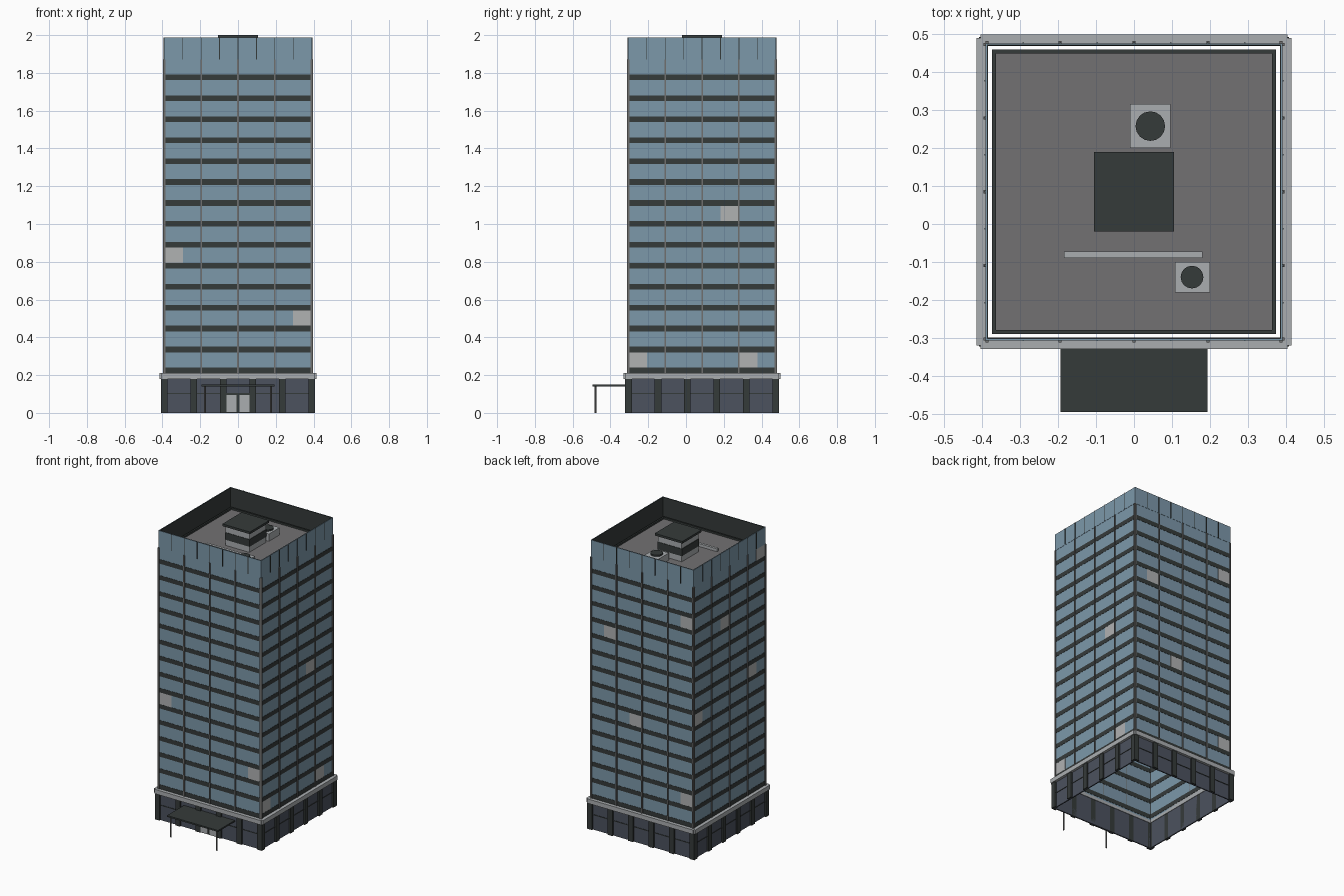
import bpy, bmesh, math
from mathutils import Matrix, Vector

if "Cube" in bpy.data.objects:
    bpy.data.objects.remove(bpy.data.objects["Cube"])

CY = 0.085          # centre of the tower in y
H = 0.39            # half width of the tower
BAY = 2 * H / 8     # window bay
STEP = 0.1108       # storey height
ROOF = 1.85


def material(name, rgb):
    m = bpy.data.materials.new(name)
    m.diffuse_color = (*rgb, 1)
    m.use_nodes = True
    m.node_tree.nodes["Principled BSDF"].inputs["Base Color"].default_value = m.diffuse_color
    return m


GLASS = material("blue glass", (0.203, 0.314, 0.402))
DARK = material("dark metal", (0.036, 0.043, 0.042))
LIGHT = material("light concrete", (0.402, 0.423, 0.434))
BLIND = material("pale blind", (0.434, 0.445, 0.45))
ROOFING = material("roof grey", (0.168, 0.165, 0.171))
SLATE = material("slate glass", (0.072, 0.084, 0.114))
MULLION = material("mullion grey", (0.16, 0.16, 0.157))


def make(name, mat, boxes, sides=None):
    """Boxes given as (x0, x1, y0, y1, z0, z1). With sides, x runs along the
    facade and y is the distance outward from the tower axis."""
    bm = bmesh.new()
    for k in (sides if sides is not None else [None]):
        for x0, x1, y0, y1, z0, z1 in boxes:
            if k is not None:
                y0, y1 = -y1, -y0
            m = Matrix.Translation(((x0 + x1) / 2, (y0 + y1) / 2, (z0 + z1) / 2))
            m = m @ Matrix.Diagonal((x1 - x0, y1 - y0, z1 - z0, 1))
            if k is not None:
                m = Matrix.Translation((0, CY, 0)) @ Matrix.Rotation(k * math.pi / 2, 4, 'Z') @ m
            bmesh.ops.create_cube(bm, size=1, matrix=m)
    return finish(name, mat, bm)


def finish(name, mat, bm):
    me = bpy.data.meshes.new(name)
    bm.to_mesh(me)
    bm.free()
    me.materials.append(mat)
    ob = bpy.data.objects.new(name, me)
    bpy.context.collection.objects.link(ob)
    return ob


def discs(name, mat, items, segments):
    """Vertical cylinders given as (x, y, z0, z1, radius)."""
    bm = bmesh.new()
    for x, y, z0, z1, r in items:
        bmesh.ops.create_cone(bm, cap_ends=True, segments=segments, radius1=r, radius2=r,
                              depth=z1 - z0, matrix=Matrix.Translation((x, y, (z0 + z1) / 2)))
    return finish(name, mat, bm)


ALL = range(4)

# Podium: recessed glazing, columns, rail and ledge
make("podium_glazing", SLATE, [(-0.397, 0.397, 0.389, 0.397, 0, 0.18)], ALL)
cols = [-0.39 + 0.156 * i for i in range(6)]
make("podium_columns", DARK, [(c - 0.018, c + 0.018, 0.389, 0.408, 0, 0.18) for c in cols], ALL)
make("podium_rail", DARK, [(-0.39, 0.39, 0.395, 0.4, 0.1, 0.105)], ALL)
make("podium_ledge", LIGHT, [(-0.405, 0.405, 0.386, 0.415, 0.18, 0.21)], ALL)

# Entrance: doors, frame, canopy and posts
make("door_frame", DARK, [(-0.072, 0.072, 0.395, 0.402, 0, 0.105)], [0])
make("doors", LIGHT, [(-0.065, -0.008, 0.4, 0.405, 0.004, 0.096),
                      (0.008, 0.065, 0.4, 0.405, 0.004, 0.096)], [0])
make("canopy", DARK, [(-0.194, 0.194, -0.495, -0.31, 0.139, 0.149)])
discs("canopy_posts", MULLION, [(s * 0.175, -0.48, 0, 0.14, 0.005) for s in (-1, 1)], 8)

# Tower: hollow curtain wall with floor bands and mullions
make("curtain_wall", GLASS, [(-H, H, 0.386, H, 0.2, 1.87)], ALL)
bands = [0.225 + STEP * i for i in range(15)]
make("floor_bands", DARK, [(-H, H, 0.3845, 0.3915, z - 0.015, z + 0.015) for z in bands], ALL)
make("mullions", MULLION, [(u - 0.004, u + 0.004, 0.386, 0.397, 0.21, 1.87)
                           for u in (-0.388, -0.195, 0, 0.195, 0.388)], ALL)

# Windows with closed blinds, as (bay, storey) on each side
blinds = [[(0, 5), (7, 2)],
          [(5, 7), (0, 0), (6, 0)],
          [(1, 10), (7, 12), (3, 5), (7, 1)],
          [(7, 14), (3, 11), (6, 7), (0, 6)]]
for k, side in enumerate(blinds):
    make("blinds_" + ("front", "right", "back", "left")[k], BLIND,
         [(-H + b * BAY, -H + (b + 1) * BAY, 0.388, 0.3912,
           bands[f] + 0.015, bands[f] + STEP - 0.015) for b, f in side], [k])

# Crown: glass outside, dark lining inside, thin fins at each bay
make("crown_glass", GLASS, [(-0.3915, 0.3915, 0.388, 0.3915, 1.87, 1.988)], ALL)
make("crown_lining", DARK, [(-0.388, 0.388, 0.385, 0.388, 1.84, 1.988)], ALL)
make("crown_fins", DARK, [(-H + i * BAY - 0.002, -H + i * BAY + 0.002, 0.39, 0.394, 1.872, 1.988)
                          for i in range(1, 8)], ALL)

# Roof deck and kerb
make("roof_deck", ROOFING, [(-0.37, 0.37, CY - 0.37, CY + 0.37, ROOF - 0.02, ROOF)])
make("roof_kerb", DARK, [(-0.375, 0.375, 0.364, 0.375, ROOF - 0.02, ROOF + 0.012)], ALL)

# Plant room with louvre band and overhanging cap
make("plant_room", LIGHT, [(-0.09, 0.09, CY - 0.09, CY + 0.09, ROOF, 1.99)])
make("plant_louvres", DARK, [(-0.093, 0.093, CY - 0.093, CY + 0.093, 1.89, 1.94)])
make("plant_cap", DARK, [(-0.105, 0.105, CY - 0.105, CY + 0.105, 1.985, 2.0)])

# Cooling units, fans and duct
make("cooling_units", LIGHT, [(-0.01, 0.096, 0.2, 0.316, ROOF, ROOF + 0.05),
                              (0.108, 0.2, -0.18, -0.1, ROOF, ROOF + 0.04)])
discs("cooling_fans", DARK, [(0.043, 0.258, ROOF + 0.045, ROOF + 0.06, 0.039),
                             (0.153, -0.14, ROOF + 0.035, ROOF + 0.05, 0.03)], 16)
make("roof_duct", LIGHT, [(-0.185, 0.181, -0.09, -0.073, ROOF, ROOF + 0.02)])
